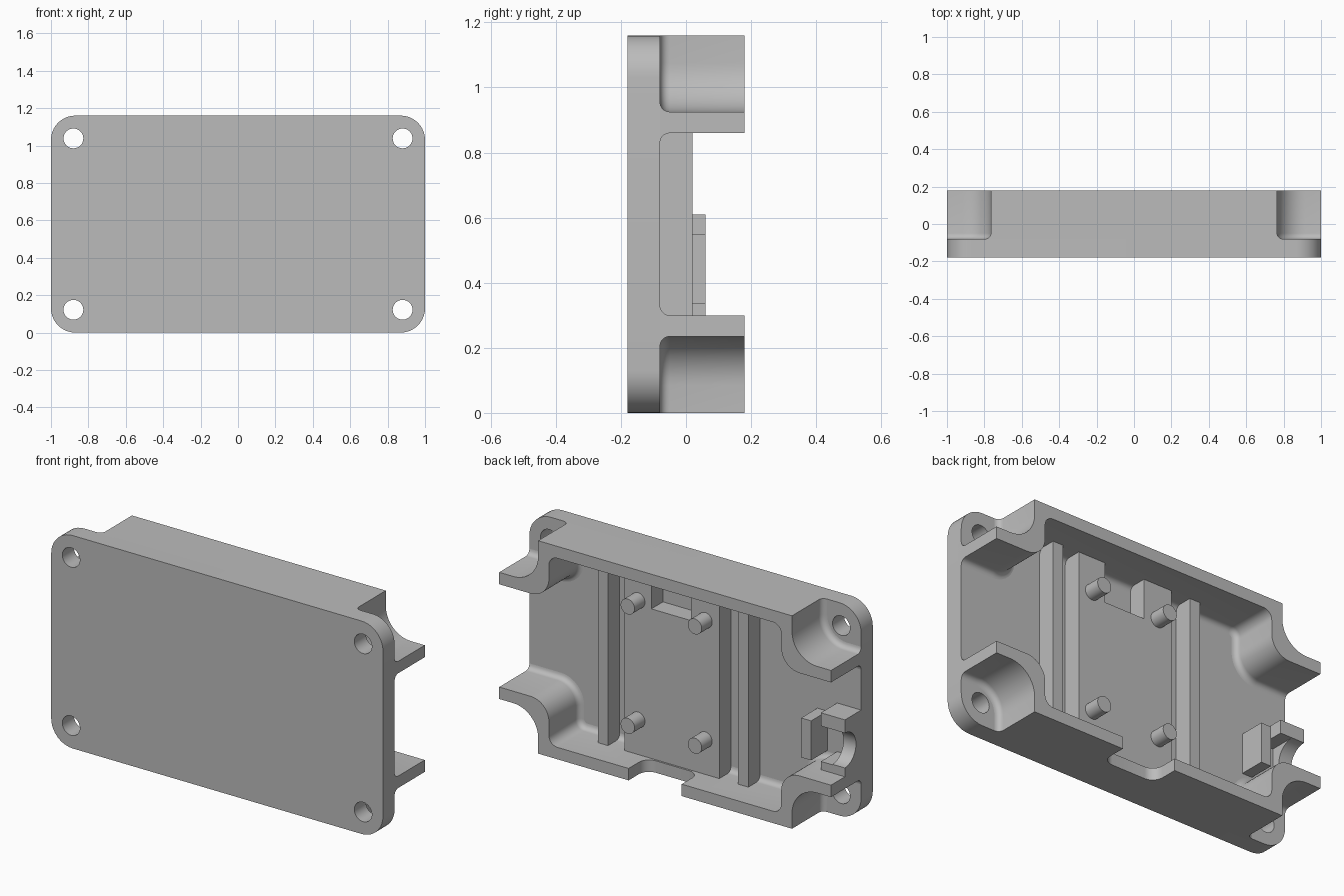
import bpy, bmesh, math
from mathutils import Matrix

cube = bpy.data.objects.get("Cube")
if cube:
    bpy.data.objects.remove(cube, do_unlink=True)

GREY = (0.5, 0.5, 0.5, 1)
mat = bpy.data.materials.new("plain grey")
mat.use_nodes = True
mat.diffuse_color = GREY
mat.node_tree.nodes["Principled BSDF"].inputs["Base Color"].default_value = GREY

H = 1.16                      # overall height
FRONT, FLOOR, BACK = -0.18, -0.08, 0.18
STEP = 0.02                   # height of ribs and raised pad


def finish(name, bm):
    bmesh.ops.recalc_face_normals(bm, faces=bm.faces)
    me = bpy.data.meshes.new(name)
    bm.to_mesh(me)
    bm.free()
    ob = bpy.data.objects.new(name, me)
    bpy.context.collection.objects.link(ob)
    me.materials.append(mat)
    return ob


def loft(name, sections):
    """Join (y, [(x, z), ...]) outlines into a closed solid."""
    bm = bmesh.new()
    rings = [[bm.verts.new((x, y, z)) for x, z in pts] for y, pts in sections]
    for a, b in zip(rings, rings[1:]):
        for i in range(len(a)):
            j = (i + 1) % len(a)
            bm.faces.new((a[i], a[j], b[j], b[i]))
    bm.faces.new(rings[0])
    bm.faces.new(rings[-1])
    return finish(name, bm)


def box(name, x0, x1, y0, y1, z0, z1):
    return loft(name, [(y, [(x0, z0), (x1, z0), (x1, z1), (x0, z1)]) for y in (y0, y1)])


def cylinder(name, r, length, centre, axis="Y"):
    bm = bmesh.new()
    turn = Matrix.Rotation(math.pi / 2, 4, "X" if axis == "Y" else "Y")
    bmesh.ops.create_cone(bm, cap_ends=True, segments=32, radius1=r, radius2=r,
                          depth=length, matrix=Matrix.Translation(centre) @ turn)
    return finish(name, bm)


def arc(cx, cz, r, a0, a1, n=10):
    angles = [math.radians(a0 + (a1 - a0) * i / n) for i in range(n + 1)]
    return [(cx + r * math.cos(a), cz + r * math.sin(a)) for a in angles]


def cut(ob, cutter):
    cutter.hide_render = True
    mod = ob.modifiers.new("cut", "BOOLEAN")
    mod.operation, mod.solver, mod.object = "DIFFERENCE", "EXACT", cutter
    bpy.context.view_layer.objects.active = ob
    bpy.ops.object.modifier_apply(modifier=mod.name)
    bpy.data.objects.remove(cutter, do_unlink=True)


# Base plate with rounded corners and four screw holes
R = 0.13
outline = (arc(1 - R, H - R, R, 0, 90) + arc(R - 1, H - R, R, 90, 180)
           + arc(R - 1, R, R, 180, 270) + arc(1 - R, R, R, 270, 360))
plate = loft("base_plate", [(FRONT, outline), (FLOOR, outline)])
for x in (-0.88, 0.88):
    for z in (0.122, H - 0.122):
        cut(plate, cylinder("screw_hole_cutter", 0.053, 0.4, (x, FLOOR, z)))


# Walls: straight along the edge, stepping in around the screws, ending in fins
def wall_outline(d):
    """Upper wall outline, thickened by d on both sides."""
    ro, ri, rc = 0.15, 0.11, 0.05
    half = [(0.765 + d, H)]
    half += arc(0.765 + ro, 0.925 + ro, ro - d, 180, 270)
    half += [(1, 0.925 + d), (1, 0.86 - d)]
    half += arc(0.70 + ri, 0.86 + ri, ri + d, 270, 180)
    half += arc(0.70 - rc, 1.095 - rc, rc - d, 0, 90, 6)
    return half + [(-x, z) for x, z in reversed(half)]


F = 0.03                      # fillet where walls meet the plate
levels = [(FLOOR - 0.02, F)]
for i in range(6):
    t = math.radians(18 * i)
    levels.append((FLOOR + F * (1 - math.cos(t)), F * (1 - math.sin(t))))
levels.append((BACK, 0))
loft("upper_wall", [(y, wall_outline(d)) for y, d in levels])
lower = loft("lower_wall", [(y, [(x, H - z) for x, z in wall_outline(d)]) for y, d in levels])

# Rounded cable notch in the lower wall
n0, n1, nb, nr = -0.10, 0.22, 0.03, 0.06
u_shape = (arc(n0 + nr, nb + nr, nr, 180, 270) + arc(n1 - nr, nb + nr, nr, 270, 360)
           + [(n1, 0.3), (n0, 0.3)])
bm = bmesh.new()
face = bm.faces.new([bm.verts.new((x, y, -0.1)) for x, y in u_shape])
side = bmesh.ops.extrude_face_region(bm, geom=[face])
bmesh.ops.translate(bm, vec=(0, 0, 0.3),
                    verts=[v for v in side["geom"] if isinstance(v, bmesh.types.BMVert)])
cut(lower, finish("cable_notch_cutter", bm))

# Ribs and the raised mounting pad
Z0, Z1 = 0.05, H - 0.05
SUNK = FLOOR - 0.01
box("left_rib", 0.456, 0.516, SUNK, STEP, Z0, Z1)
box("right_rib", -0.39, -0.328, SUNK, STEP, Z0, Z1)
pad = box("mounting_pad", -0.215, 0.358, SUNK, STEP, Z0, Z1)
cut(pad, box("pad_notch_cutter", -0.045, 0.195, FLOOR, 0.1, 0.88, 1.3))

# Four mounting pins
for x in (-0.13, 0.275):
    for z in (0.255, H - 0.255):
        cylinder("mounting_pin", 0.042, 0.12, (x, 0.05, z))

# Connector bracket at the open end, with a round saddle and a wider inner slot
TOP, MID = 0.06, 0.443
bracket = box("connector_bracket", -1, -0.855, SUNK, TOP, 0.28, 0.61)
cut(bracket, cylinder("saddle_cutter", 0.095, 0.5, (-1, TOP, MID), "X"))
cut(bracket, box("slot_cutter", -0.925, -0.8, FLOOR, 0.2, 0.345, 0.538))
box("connector_stop", -0.796, -0.736, SUNK, TOP, 0.335, 0.55)

# Smooth the curves while keeping hard edges
bpy.ops.object.select_all(action="DESELECT")
for ob in bpy.context.collection.objects:
    if ob.type == "MESH":
        ob.select_set(True)
        bpy.context.view_layer.objects.active = ob
bpy.ops.object.shade_smooth_by_angle(angle=math.radians(30))
